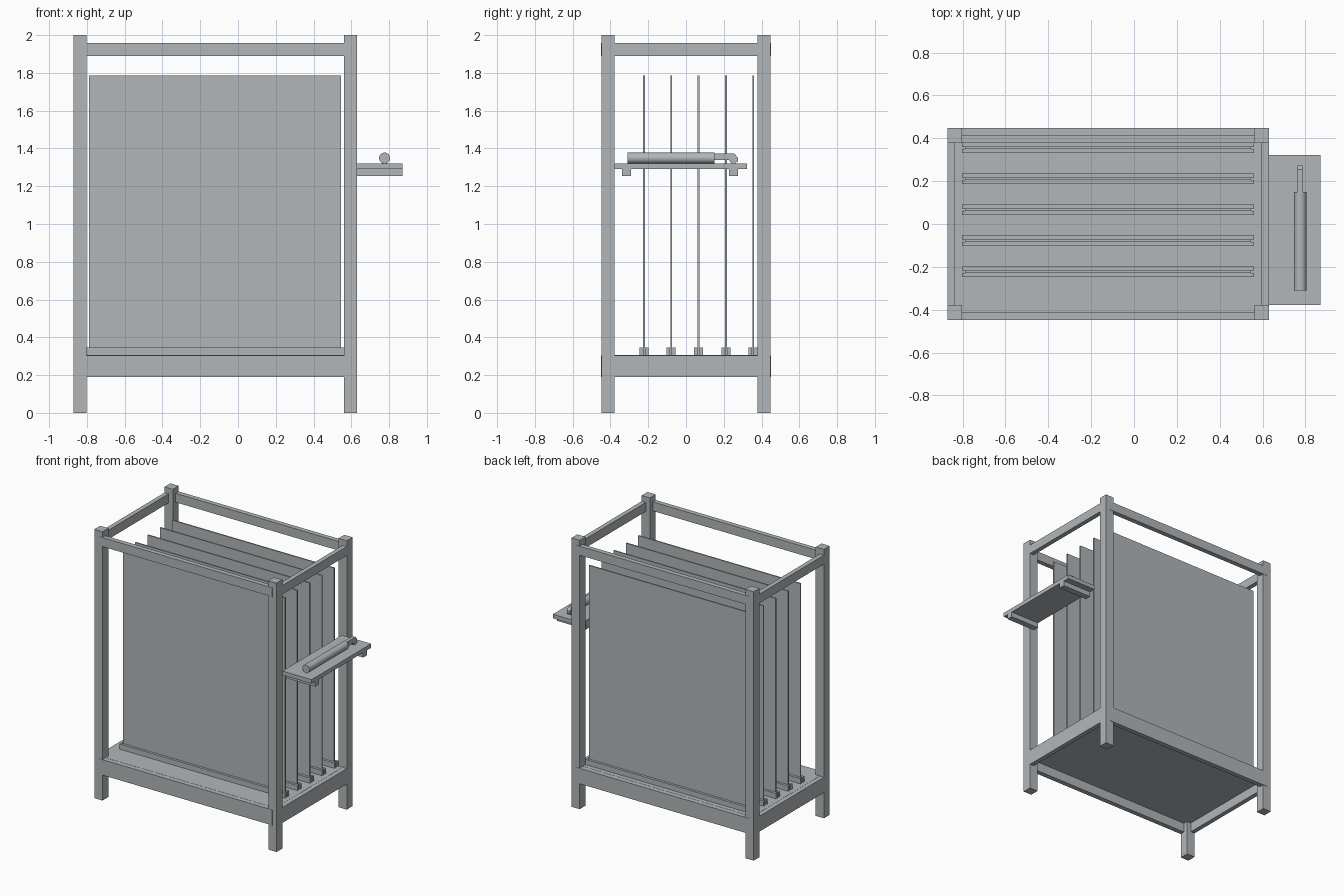
import bpy, bmesh, math

if "Cube" in bpy.data.objects:
    bpy.data.objects.remove(bpy.data.objects["Cube"])

grey = bpy.data.materials.new("plain grey")
grey.diffuse_color = (0.44, 0.47, 0.485, 1)
grey.use_nodes = True
grey.node_tree.nodes["Principled BSDF"].inputs["Base Color"].default_value = grey.diffuse_color


def make(name, boxes):
    """One object from boxes given as (x0, x1, y0, y1, z0, z1)."""
    bm = bmesh.new()
    for x0, x1, y0, y1, z0, z1 in boxes:
        for v in bmesh.ops.create_cube(bm, size=1)["verts"]:
            v.co = ((x0 + x1) / 2 + v.co.x * (x1 - x0),
                    (y0 + y1) / 2 + v.co.y * (y1 - y0),
                    (z0 + z1) / 2 + v.co.z * (z1 - z0))
    return finish(name, bm)


def finish(name, bm):
    bmesh.ops.recalc_face_normals(bm, faces=bm.faces)
    mesh = bpy.data.meshes.new(name)
    bm.to_mesh(mesh)
    bm.free()
    mesh.materials.append(grey)
    ob = bpy.data.objects.new(name, mesh)
    bpy.context.collection.objects.link(ob)
    return ob


# Frame extents
L, R, F, B = -0.87, 0.63, -0.447, 0.447
P, T = 0.068, 0.034      # post width, rail thickness

# Four corner posts
for sx, x in (("left", L), ("right", R - P)):
    for sy, y in (("front", F), ("back", B - P)):
        make(f"{sx}_{sy}_post", [(x, x + P, y, y + P, 0, 2)])


# Rails between the posts, slightly proud of their outer faces
def rails(name, z0, z1):
    e = 0.002
    for side, y0, y1 in (("front", F - e, F + T), ("back", B - T, B + e)):
        make(f"{side}_{name}", [(L + T, R - T, y0, y1, z0, z1)])
    for side, x0, x1 in (("left", L, L + T), ("right", R - T, R)):
        make(f"{side}_{name}", [(x0, x1, F + T, B - T, z0, z1)])


rails("top_rail", 1.89, 1.957)
rails("bottom_rail", 0.19, 0.305)

# Floor board inside the bottom rails
make("floor_board", [(L + T, R - T, F + T, B - T, 0.26, 0.306)])

# Thin upright panels, each held between two guide strips
for i in range(5):
    y = -0.223 + i * 0.1447
    make(f"panel_{i + 1}", [(-0.788, 0.546, y - 0.005, y + 0.005, 0.306, 1.785)])
    make(f"panel_guide_{i + 1}", [(-0.803, 0.561, y - 0.024, y - 0.006, 0.305, 0.345),
                                  (-0.803, 0.561, y + 0.006, y + 0.024, 0.305, 0.345)])

# Side shelf on two cleats
make("side_shelf", [(R, 0.87, -0.378, 0.322, 1.29, 1.32)])
make("shelf_cleats", [(R, 0.87, -0.338, -0.292, 1.253, 1.29),
                      (R, 0.87, 0.228, 0.274, 1.253, 1.29)])

# Round bar lying on the shelf
bpy.ops.mesh.primitive_cylinder_add(vertices=32, radius=0.029, depth=0.46,
                                    location=(0.776, -0.08, 1.349),
                                    rotation=(math.pi / 2, 0, 0))
bar = bpy.context.object
bar.name = "round_bar"
bar.data.materials.append(grey)
bpy.ops.object.shade_smooth_by_angle(angle=math.radians(35))

# Hooked tongue at the end of the bar
profile = [(0.15, 1.338), (0.228, 1.338), (0.24, 1.321), (0.262, 1.321),
           (0.274, 1.332), (0.274, 1.352), (0.255, 1.374), (0.15, 1.374)]
bm = bmesh.new()
face = bm.faces.new([bm.verts.new((0.763, y, z)) for y, z in profile])
ext = bmesh.ops.extrude_face_region(bm, geom=[face])["geom"]
bmesh.ops.translate(bm, vec=(0.026, 0, 0),
                    verts=[g for g in ext if isinstance(g, bmesh.types.BMVert)])
finish("bar_hook", bm)
